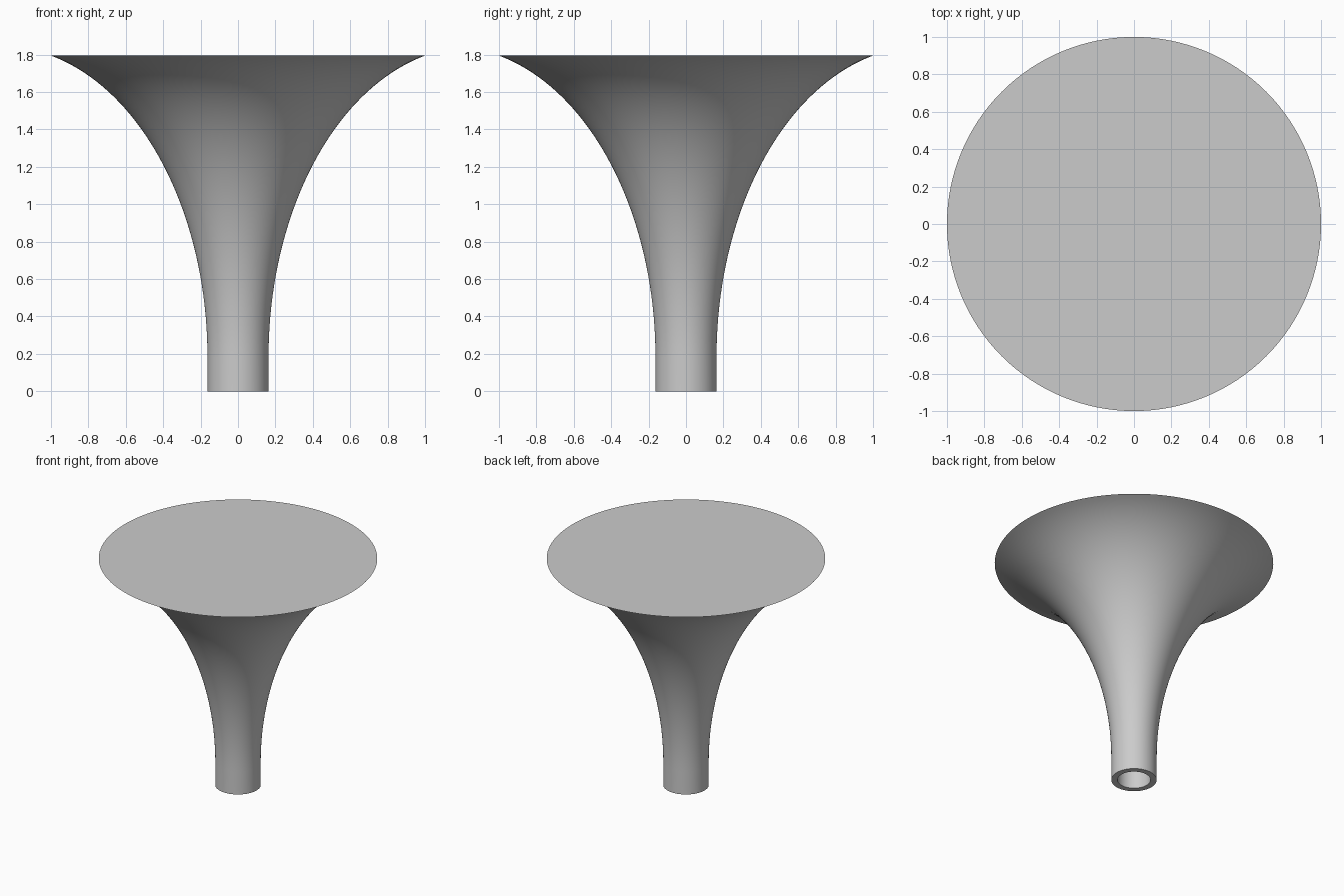
import bpy, bmesh, math

cube = bpy.data.objects.get("Cube")
if cube:
    bpy.data.objects.remove(cube)

SEGMENTS = 128
STEPS = 40
TOP = 1.795
STEM_R, STEM_H = 0.163, 0.18
FLARE_A, FLARE_B = 1.10, 1.663   # elliptical flare half-axes
WALL = 0.044

grey = bpy.data.materials.new("plain_grey")
grey.use_nodes = True
colour = (0.6, 0.6, 0.6, 1)
grey.diffuse_color = colour
grey.node_tree.nodes["Principled BSDF"].inputs["Base Color"].default_value = colour


def flare(offset):
    """Elliptical horn profile, moved inward by offset along its normal."""
    end = math.acos(1 - (1 - STEM_R) / FLARE_A)
    points = [(STEM_R - offset, 0)]
    for i in range(STEPS + 1):
        t = end * i / STEPS
        r = STEM_R + FLARE_A * (1 - math.cos(t))
        z = STEM_H + FLARE_B * math.sin(t)
        nr, nz = -FLARE_B * math.cos(t), FLARE_A * math.sin(t)
        k = offset / math.hypot(nr, nz)
        points.append((r + nr * k, z + nz * k))
    return points


# Outer horn, flat top disc, and hollow inside closed beneath the disc
outer = flare(0)
outer[-1] = (1, TOP)
ceiling = TOP - 0.02
inner = [p for p in flare(WALL) if p[1] < ceiling]
inner.append((inner[-1][0], ceiling))
profile = [(0, ceiling)] + inner[::-1] + outer + [(0, TOP)]

bm = bmesh.new()
verts = [bm.verts.new((r, 0, z)) for r, z in profile]
edges = [bm.edges.new(pair) for pair in zip(verts, verts[1:])]
bmesh.ops.spin(bm, geom=verts + edges, cent=(0, 0, 0), axis=(0, 0, 1),
               angle=math.tau, steps=SEGMENTS)
bmesh.ops.remove_doubles(bm, verts=bm.verts, dist=0.0001)
bmesh.ops.recalc_face_normals(bm, faces=bm.faces)
mesh = bpy.data.meshes.new("flared_horn")
bm.to_mesh(mesh)
bm.free()
mesh.materials.append(grey)

horn = bpy.data.objects.new("flared_horn", mesh)
bpy.context.collection.objects.link(horn)
bpy.context.view_layer.objects.active = horn
horn.select_set(True)
bpy.ops.object.shade_smooth_by_angle(angle=math.radians(35))
